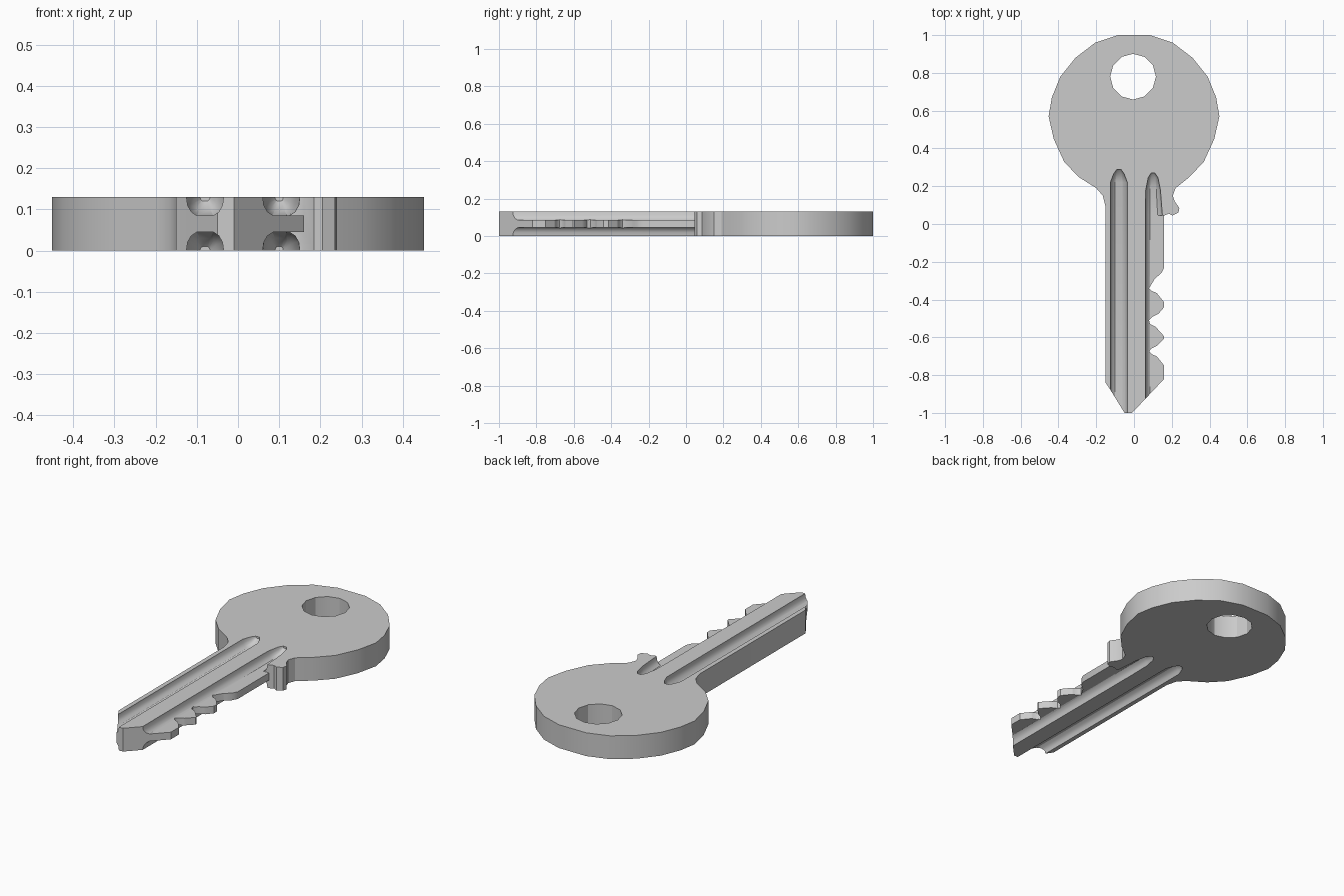
import bpy, bmesh, math

if "Cube" in bpy.data.objects:
    bpy.data.objects.remove(bpy.data.objects["Cube"])

T = 0.13       # key thickness
DEPTH = 0.045  # groove depth


def link(name, bm):
    bmesh.ops.recalc_face_normals(bm, faces=bm.faces)
    mesh = bpy.data.meshes.new(name)
    bm.to_mesh(mesh)
    bm.free()
    ob = bpy.data.objects.new(name, mesh)
    bpy.context.collection.objects.link(ob)
    return ob


def loft(name, rings):
    """Closed solid through rings that share one point count."""
    bm = bmesh.new()
    loops = [[bm.verts.new(p) for p in r] for r in rings]
    n = len(loops[0])
    for a, b in zip(loops, loops[1:]):
        for i in range(n):
            j = (i + 1) % n
            bm.faces.new((a[i], a[j], b[j], b[i]))
    bm.faces.new(loops[0])
    bm.faces.new(loops[-1])
    return link(name, bm)


def prism(name, outline, z0, z1):
    return loft(name, [[(x, y, z) for x, y in outline] for z in (z0, z1)])


def cut(target, cutter):
    cutter.hide_render = True
    mod = target.modifiers.new("cut", 'BOOLEAN')
    mod.operation = 'DIFFERENCE'
    mod.solver = 'EXACT'
    mod.object = cutter
    bpy.context.view_layer.objects.active = target
    bpy.ops.object.modifier_apply(modifier=mod.name)
    bpy.data.objects.remove(cutter)


def groove(name, sections, top):
    """Rounded channel; each section is (y, left x, right x, depth)."""
    prof = [(0, -0.3), (0, 0.0), (0.03, 0.45), (0.13, 0.8), (0.28, 1),
            (0.72, 1), (0.87, 0.8), (0.97, 0.45), (1, 0.0), (1, -0.3)]
    rings = []
    for y, xl, xr, d in sections:
        ring = []
        for u, v in prof:
            z = v * d if v >= 0 else -0.03
            ring.append((xl + u * (xr - xl), y, T - z if top else z))
        rings.append(ring)
    return loft(name, rings)


# Outline: round bow, shoulder stop, bitted edge, tip, back of the blade
bow = [(0.085, 1.0), (0.205, 0.96), (0.31, 0.88), (0.39, 0.78), (0.435, 0.67),
       (0.452, 0.57), (0.425, 0.45), (0.37, 0.33), (0.295, 0.25)]
stop = [(0.22, 0.19), (0.205, 0.15), (0.215, 0.12), (0.24, 0.085), (0.235, 0.06),
        (0.205, 0.045), (0.185, 0.055), (0.16, 0.045)]
bitting = [(0.16, -0.23), (0.145, -0.26), (0.11, -0.29), (0.08, -0.34),
           (0.095, -0.355), (0.12, -0.365), (0.16, -0.415), (0.16, -0.44),
           (0.13, -0.475), (0.1, -0.49), (0.08, -0.51), (0.085, -0.53),
           (0.115, -0.545), (0.16, -0.595), (0.16, -0.605), (0.12, -0.645),
           (0.09, -0.66), (0.08, -0.675), (0.095, -0.69), (0.12, -0.7),
           (0.16, -0.75), (0.16, -0.82)]
tip = [(-0.01, -1.0), (-0.05, -1.0), (-0.13, -0.87), (-0.15, -0.84)]
back = [(-0.15, 0.09), (-0.165, 0.15), (-0.2, 0.19)]
outline = bow + stop + bitting + tip + back + [(-x, y) for x, y in reversed(bow)]
key = prism("key", outline, 0, T)

# Ring hole
hole = [(-0.005 + 0.121 * math.cos(math.tau * i / 12),
         0.78 + 0.121 * math.sin(math.tau * i / 12)) for i in range(12)]
cut(key, prism("hole_cutter", hole, -0.1, T + 0.1))

# Grooves and thinned bitting, the same on both faces
left = [(-1.1, -0.125, -0.035, DEPTH), (0.22, -0.125, -0.035, DEPTH),
        (0.265, -0.108, -0.052, 0.03), (0.288, -0.092, -0.068, 0.01)]
right = [(-1.1, 0.06, 0.15, DEPTH), (0.05, 0.06, 0.15, DEPTH),
         (0.18, 0.062, 0.14, DEPTH), (0.245, 0.075, 0.127, 0.03),
         (0.27, 0.09, 0.11, 0.01)]
edge = [(0.115, -1.1), (0.3, -1.1), (0.3, 0.045), (0.115, 0.045)]
for top in (True, False):
    cut(key, groove("left_groove_cutter", left, top))
    cut(key, groove("right_groove_cutter", right, top))
    z0, z1 = (T - DEPTH, T + 0.05) if top else (-0.05, DEPTH)
    cut(key, prism("edge_cutter", edge, z0, z1))

# Smooth rounded walls, crisp edges
bpy.ops.object.select_all(action='DESELECT')
key.select_set(True)
bpy.context.view_layer.objects.active = key
bpy.ops.object.shade_smooth_by_angle(angle=math.radians(30))
